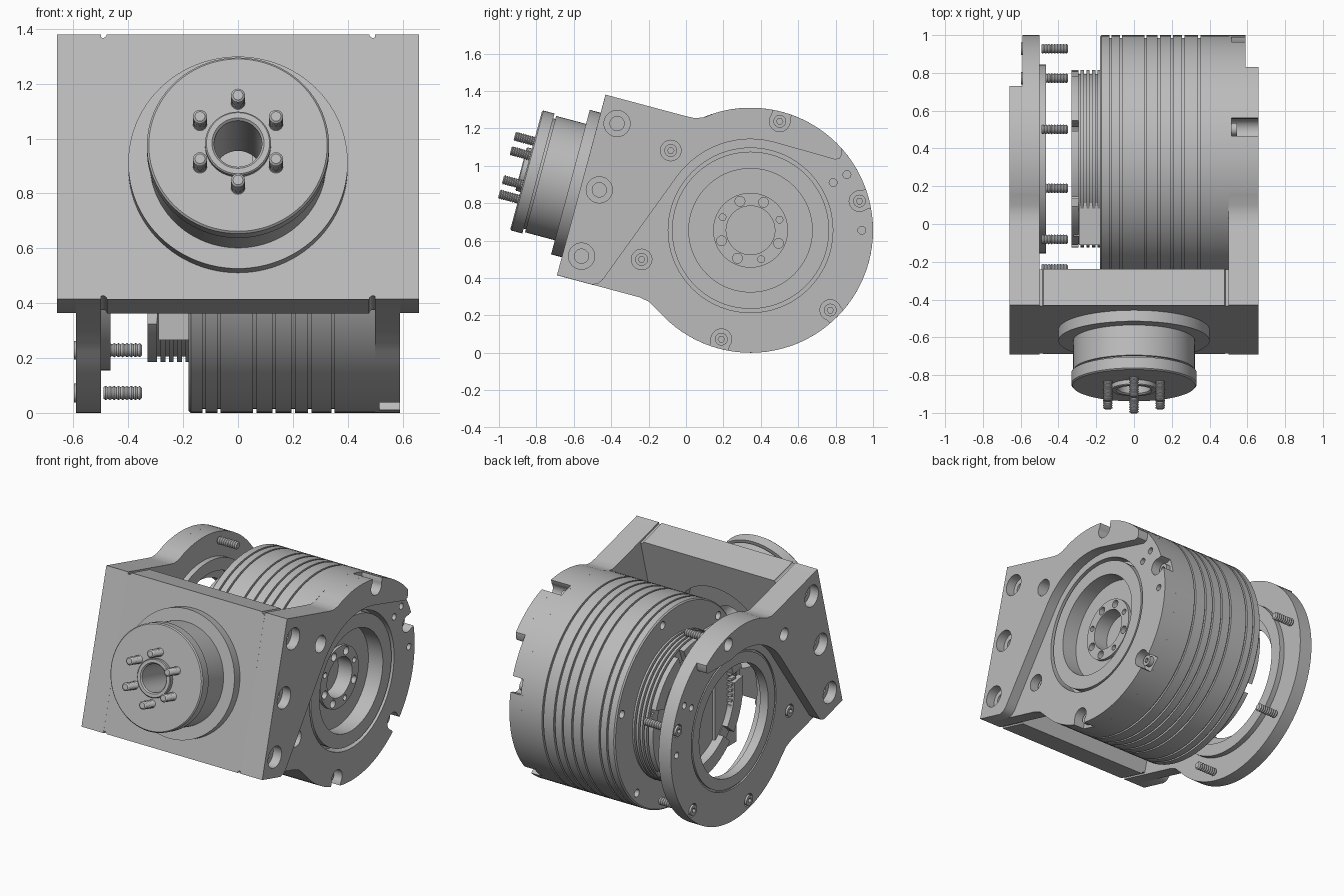
import bpy, bmesh, math
from math import sin, cos, radians, pi
from mathutils import Vector, Matrix

if "Cube" in bpy.data.objects:
    bpy.data.objects.remove(bpy.data.objects["Cube"])

metal = bpy.data.materials.new("machined_grey")
metal.use_nodes = True
metal.diffuse_color = (0.5, 0.5, 0.5, 1)
metal.node_tree.nodes["Principled BSDF"].inputs["Base Color"].default_value = (0.5, 0.5, 0.5, 1)

X = Vector((1, 0, 0))
CY, CZ, R = 0.345, 0.655, 0.655            # motor axis and radius
MOTOR = Vector((0, CY, CZ))
TILT = radians(15)
OUT = Vector((0, -cos(TILT), sin(TILT)))   # hub axis, out of the front plate
UP = Vector((0, sin(TILT), cos(TILT)))
HUB = Vector((0, -0.56, 0.897))
BOLTS = [15 + 60 * k for k in range(6)]


def finish(name, bm):
    bmesh.ops.remove_doubles(bm, verts=bm.verts, dist=1e-5)
    bmesh.ops.recalc_face_normals(bm, faces=bm.faces)
    mesh = bpy.data.meshes.new(name)
    bm.to_mesh(mesh)
    bm.free()
    mesh.materials.append(metal)
    mesh.shade_smooth()
    mesh.set_sharp_from_angle(angle=radians(30))
    obj = bpy.data.objects.new(name, mesh)
    bpy.context.collection.objects.link(obj)
    return obj


def lathe(name, profile, origin=MOTOR, axis=X, segs=96, closed=False):
    """Spin (distance along axis, radius) points around the axis."""
    bm = bmesh.new()
    turn = axis.to_track_quat('Z', 'Y').to_matrix()
    rings = [[bm.verts.new(origin + turn @ Vector((r * cos(2 * pi * i / segs), r * sin(2 * pi * i / segs), t)))
              for i in range(segs)] for t, r in profile]
    pairs = list(zip(rings, rings[1:])) + ([(rings[-1], rings[0])] if closed else [])
    for a, b in pairs:
        for i in range(segs):
            j = (i + 1) % segs
            bm.faces.new((a[i], a[j], b[j], b[i]))
    if not closed:
        for ring, (t, r) in ((rings[0], profile[0]), (rings[-1], profile[-1])):
            if r > 0:
                bm.faces.new(ring)
    return finish(name, bm)


def rod(name, a, b, r, origin=MOTOR, axis=X, segs=32):
    return lathe(name, [(a, r), (b, r)], origin, axis, segs)


def slab(name, outline, x0, x1):
    """Extrude a (y, z) outline along x."""
    bm = bmesh.new()
    face = bm.faces.new([bm.verts.new((x0, y, z)) for y, z in outline])
    new = bmesh.ops.extrude_face_region(bm, geom=[face])["geom"]
    bmesh.ops.translate(bm, vec=(x1 - x0, 0, 0), verts=[v for v in new if isinstance(v, bmesh.types.BMVert)])
    return finish(name, bm)


def block(name, centre, size, turn=0):
    """Box, rotated about the x axis."""
    bm = bmesh.new()
    bmesh.ops.create_cube(bm, size=1, matrix=Matrix.Translation(centre) @ Matrix.Rotation(turn, 4, 'X')
                          @ Matrix.Diagonal((*size, 1)))
    return finish(name, bm)


def cut(targets, cutters):
    for obj in targets:
        for c in cutters:
            mod = obj.modifiers.new("cut", 'BOOLEAN')
            mod.operation, mod.solver, mod.object = 'DIFFERENCE', 'EXACT', c
        bpy.context.view_layer.update()
        mesh = bpy.data.meshes.new_from_object(obj.evaluated_get(bpy.context.evaluated_depsgraph_get()))
        obj.modifiers.clear()
        obj.data = mesh
        mesh.shade_smooth()
        mesh.set_sharp_from_angle(angle=radians(30))
    for c in cutters:
        bpy.data.objects.remove(c)


def polar(angle, r):
    return CY + r * cos(radians(angle)), CZ + r * sin(radians(angle))


def arc(a, b, r, n):
    return [polar(a + (b - a) * i / n, r) for i in range(n + 1)]


def at(angle, r):
    return Vector((0, *polar(angle, r)))


def grooved(start, end, r, grooves, width, depth):
    """Cylinder profile from start to end with turned grooves."""
    pts = [(start, r)]
    for g in grooves:
        pts += [(g, r), (g, r - depth), (g + width, r - depth), (g + width, r)]
    return pts + [(end, r)]


def stud(name, origin, axis, a, b, r=0.026):
    """Threaded stud with a small chamfered tip."""
    n = 9
    pts = [(a, 0)]
    for i in range(n):
        t = a + (b - a) * i / n
        pts += [(t, r * 0.82), (t + (b - a) * 0.5 / n, r)]
    return lathe(name, pts + [(b, r * 0.7), (b, 0)], origin, axis, 16)


# Motor: hollow rear rim, ridged neck, grooved drum, recessed output face
neck = grooved(-0.33, -0.18, 0.47, [-0.295, -0.265, -0.235, -0.205], 0.013, 0.02)
drum = grooved(-0.18, 0.502, R, [-0.13, -0.075, 0.055, 0.125, 0.195, 0.255, 0.34], 0.012, 0.014)
drum[0:1] = [(-0.18, R - 0.008), (-0.172, R)]
output = [(0.502, 0.42), (0.585, 0.42), (0.585, 0.33), (0.48, 0.33), (0.48, 0.2), (0.5, 0.2),
          (0.5, 0.13), (0.4, 0.13), (0.4, 0)]
motor = lathe("motor_body", [(-0.27, 0), (-0.27, 0.38), (-0.33, 0.38)] + neck + drum + output)
cut([motor], [rod("c", -0.3, -0.12, 0.025, at(a, 0.6)) for a in BOLTS]
    + [block("c", at(a, 0.44) + X * -0.325, (0.06, 0.14, 0.06), radians(a)) for a in range(17, 377, 51)]
    + [rod("c", 0.46, 0.6, 0.026 if k % 3 else 0.018, at(20 + 45 * k, 0.165)) for k in range(8)])

# Rear connector with a row of pins
block("connector", (-0.235, 0.0, CZ), (0.11, 0.22, 0.78))
for k in range(15):
    block("connector_pin", (-0.3, -0.04, 0.4 + k * 0.035), (0.04, 0.05, 0.016))

# Bracket outlines in side profile
FRONT_TOP, FRONT_LOW = (-0.43, 1.38), (-0.69, 0.415)
top_edge = [FRONT_TOP, (0.0, 1.265), (0.05, 1.254), (0.1, 1.26)]
low_edge = [(-0.2, 0.274), (-0.25, 0.297), FRONT_LOW]
cheek_outline = top_edge + arc(107, -139, R, 64) + low_edge


def rib_outline(end):
    y, z = polar(end, R)
    return (top_edge + arc(107, end, R, 18) + [(y, z - 0.035), (y - 0.01, z - 0.055), (y - 0.035, z - 0.06)]
            + arc(75, 144, 0.487, 20) + [(-0.42, 0.425), (-0.445, 0.39), (-0.47, 0.37), (-0.5, 0.364), FRONT_LOW])


# Side cheeks with raised ribs and bolt holes
for s, side, end in ((1, "left", 42), (-1, "right", 54)):
    cheek = slab(side + "_cheek", cheek_outline, s * 0.5, s * 0.59)
    rib = slab(side + "_raised_rib", rib_outline(end), s * 0.59, s * 0.66)
    pocket = 0.055 if s > 0 else 0.042
    cutters = [rod("c", s * 0.515, s * 0.7, pocket, at(a, 0.603)) for a in BOLTS]
    if s > 0:
        cutters += [block("c", at(a, 0.66) + X * 0.6075, (0.185, 0.114, 0.1), radians(a))
                    for a in (75, 15, -45, -105)]
    for d in (-0.367, 0, 0.367):
        spot = HUB + UP * d - OUT * 0.1
        cutters += [rod("c", s * 0.6, s * 0.7, 0.07, spot), rod("c", s * 0.53, s * 0.7, 0.038, spot)]
    cutters += [rod("c", s * 0.55, s * 0.62, 0.021, at(a, r), segs=16) for a, r in ((30, 0.51), (30, 0.595), (0, 0.595))]
    if s > 0:
        cutters.append(rod("c", 0.45, 0.7, 0.44, segs=96))
    else:
        cutters += [rod("c", -0.53, -0.45, 0.42, segs=96), rod("c", -0.7, -0.45, 0.36, segs=96),
                    lathe("c", [(-0.62, 0.43), (-0.62, 0.442), (-0.58, 0.442), (-0.58, 0.43)], closed=True)]
    cut([cheek, rib], cutters)
    for a in BOLTS:
        head = rod(side + "_bolt_head", s * 0.513, s * 0.545 if s > 0 else -0.598, 0.034, at(a, 0.603), segs=24)
        cut([head], [rod("c", s * 0.53, s * 0.62, 0.017, at(a, 0.603), segs=6)])
        if s < 0:
            stud("right_bolt_thread", at(a, 0.603), -X, 0.49, 0.35)

# Locating ring on the inside of the open cheek
lathe("locating_ring", [(-0.505, 0.42), (-0.505, 0.5), (-0.465, 0.5), (-0.465, 0.42)], closed=True)

# Tilted front plate
corners = [HUB + UP * u - OUT * d for u, d in ((0.5, 0), (0.5, 0.2), (-0.5, 0.2), (-0.5, 0))]
plate = slab("front_plate", [(c.y, c.z) for c in corners], -0.5, 0.5)
cut([plate], [rod("c", -0.3, 0.05, 0.3, HUB, OUT, 64)]
    + [rod("c", -0.3, 0.1, 0.014, HUB + UP * u + X * x, OUT, 12) for u in (-0.5, 0.5) for x in (-0.492, 0.492)])

# Output hub: flange, grooved body, cap and centre collar
lathe("hub", [(-0.1, 0.087), (-0.1, 0.31), (0, 0.31), (0, 0.4), (0.06, 0.4), (0.06, 0.322), (0.225, 0.322),
              (0.225, 0.305), (0.237, 0.305), (0.237, 0.332), (0.298, 0.332), (0.305, 0.325), (0.305, 0.12),
              (0.328, 0.12), (0.333, 0.115), (0.333, 0.095), (0.325, 0.087)], HUB, OUT, closed=True)
for k in range(6):
    a = radians(90 + 60 * k)
    stud("hub_stud", HUB + X * 0.16 * cos(a) + UP * 0.16 * sin(a), OUT, 0.3, 0.412)
